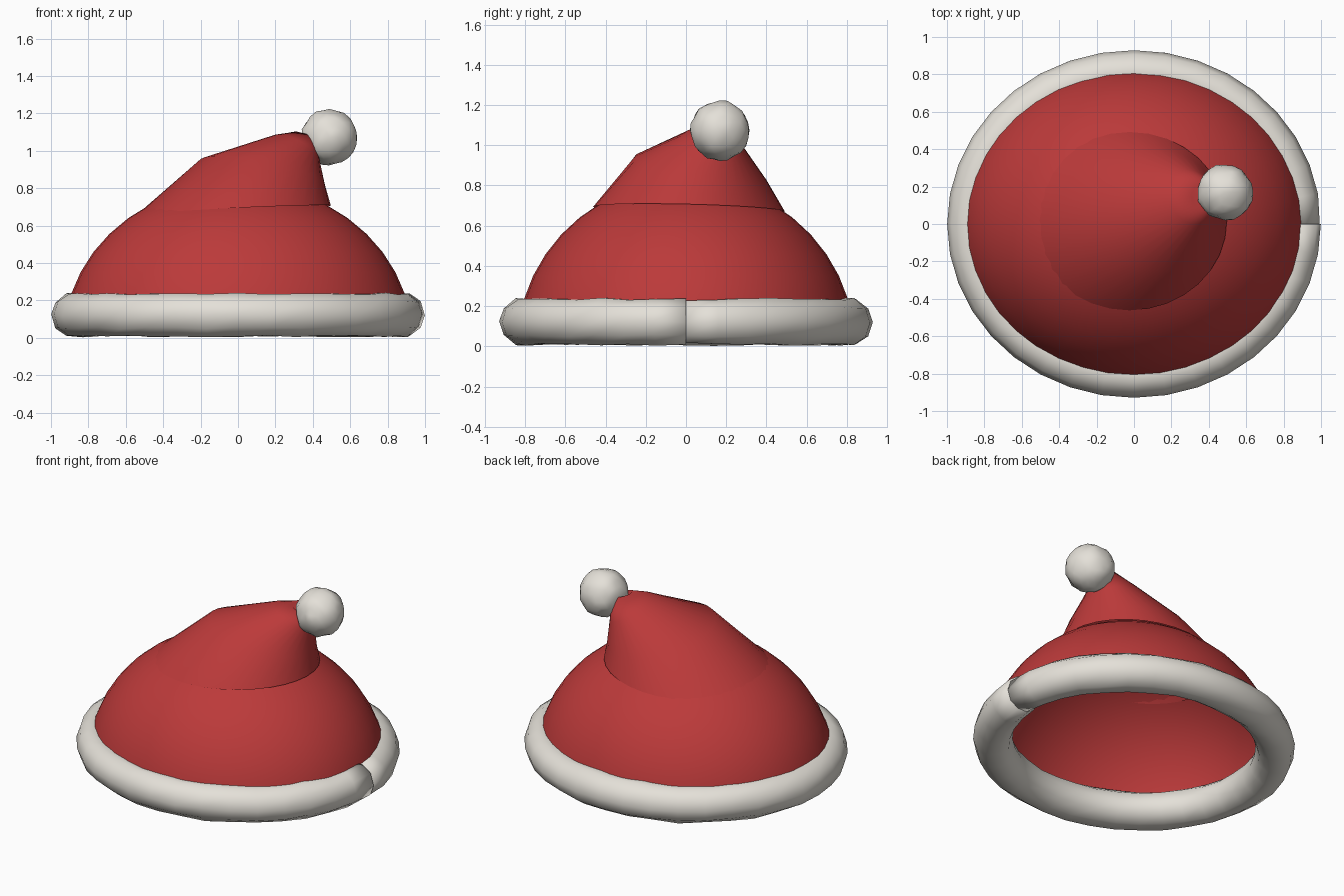
import bpy, bmesh, math, random
from mathutils import Vector

random.seed(4)
if "Cube" in bpy.data.objects:
    bpy.data.objects.remove(bpy.data.objects["Cube"], do_unlink=True)


def material(name, colour):
    mat = bpy.data.materials.new(name)
    mat.use_nodes = True
    mat.diffuse_color = colour
    mat.node_tree.nodes["Principled BSDF"].inputs["Base Color"].default_value = colour
    return mat


red = material("red felt", (0.5, 0.042, 0.042, 1))
white = material("warm white fluff", (0.78, 0.75, 0.69, 1))


def finish(bm, name, mat):
    bmesh.ops.recalc_face_normals(bm, faces=bm.faces)
    for face in bm.faces:
        face.smooth = True
    mesh = bpy.data.meshes.new(name)
    bm.to_mesh(mesh)
    bm.free()
    mesh.materials.append(mat)
    obj = bpy.data.objects.new(name, mesh)
    bpy.context.collection.objects.link(obj)


def loft(name, rings, mat, start_tip=None, end_tip=None):
    """Skin a list of closed rings, with optional fans to a tip at each end."""
    bm = bmesh.new()
    loops = [[bm.verts.new(p) for p in ring] for ring in rings]
    n = len(loops[0])
    for a, b in zip(loops, loops[1:]):
        for i in range(n):
            j = (i + 1) % n
            bm.faces.new((a[i], a[j], b[j], b[i]))
    for loop, tip in ((loops[0][::-1], start_tip), (loops[-1], end_tip)):
        if tip is not None:
            centre = bm.verts.new(tip)
            for i in range(n):
                bm.faces.new((loop[i], loop[(i + 1) % n], centre))
    finish(bm, name, mat)


def circle(n):
    return [(math.cos(math.tau * i / n), math.sin(math.tau * i / n)) for i in range(n)]


# Domed crown, open underneath
dome = []
for k in range(10):
    lat = math.radians(8 + k * 8.6)
    r, z = math.cos(lat), 0.825 * math.sin(lat)
    dome.append([(0.93 * r * c, 0.84 * r * s, z) for c, s in circle(40)])
loft("crown", dome, red, end_tip=(0, 0, 0.825))


# Drooping peak: each ring is centre, radii and the direction it faces
def tilted_ring(centre, rx, ry, normal):
    turn = Vector((0, 0, 1)).rotation_difference(Vector(normal))
    return [Vector(centre) + turn @ Vector((rx * c, ry * s, 0)) for c, s in circle(32)]


peak = [
    tilted_ring((-0.023, 0.015, 0.682), 0.52, 0.477, (-0.048, 0.025, 1)),
    tilted_ring((0.13, 0.075, 0.88), 0.342, 0.335, (0.2, 0.2, 1)),
    tilted_ring((0.31, 0.145, 1.015), 0.138, 0.15, (0.5, 0.33, 1)),
    tilted_ring((0.365, 0.15, 1.09), 0.058, 0.065, (0.25, 0, 1)),
]
# The tip folds inwards where the pompom is sewn on
loft("peak", peak, red, end_tip=(0.37, 0.15, 1.03))

# Fluffy brim: a slightly uneven tube whose two ends meet at the left side
brim = []
segments = 36
for k in range(segments + 1):
    a = math.tau * k / segments
    swell = 0.95 if k == 0 else 1
    ring = []
    for c, s in circle(10):
        jitter = random.uniform(-0.006, 0.006)
        reach = 0.119 * swell * c
        ring.append(((0.88 + reach) * math.cos(a), (0.81 + reach) * math.sin(a),
                     0.122 + 0.119 * swell * s + jitter))
    brim.append(ring)
loft("brim", brim, white, start_tip=(0.88, 0.004, 0.122), end_tip=(0.88, -0.004, 0.122))

# Bumpy pompom
bm = bmesh.new()
bmesh.ops.create_icosphere(bm, subdivisions=3, radius=0.15)
for v in bm.verts:
    v.co = v.co * random.uniform(0.95, 1.03) + Vector((0.487, 0.17, 1.073))
finish(bm, "pompom", white)
